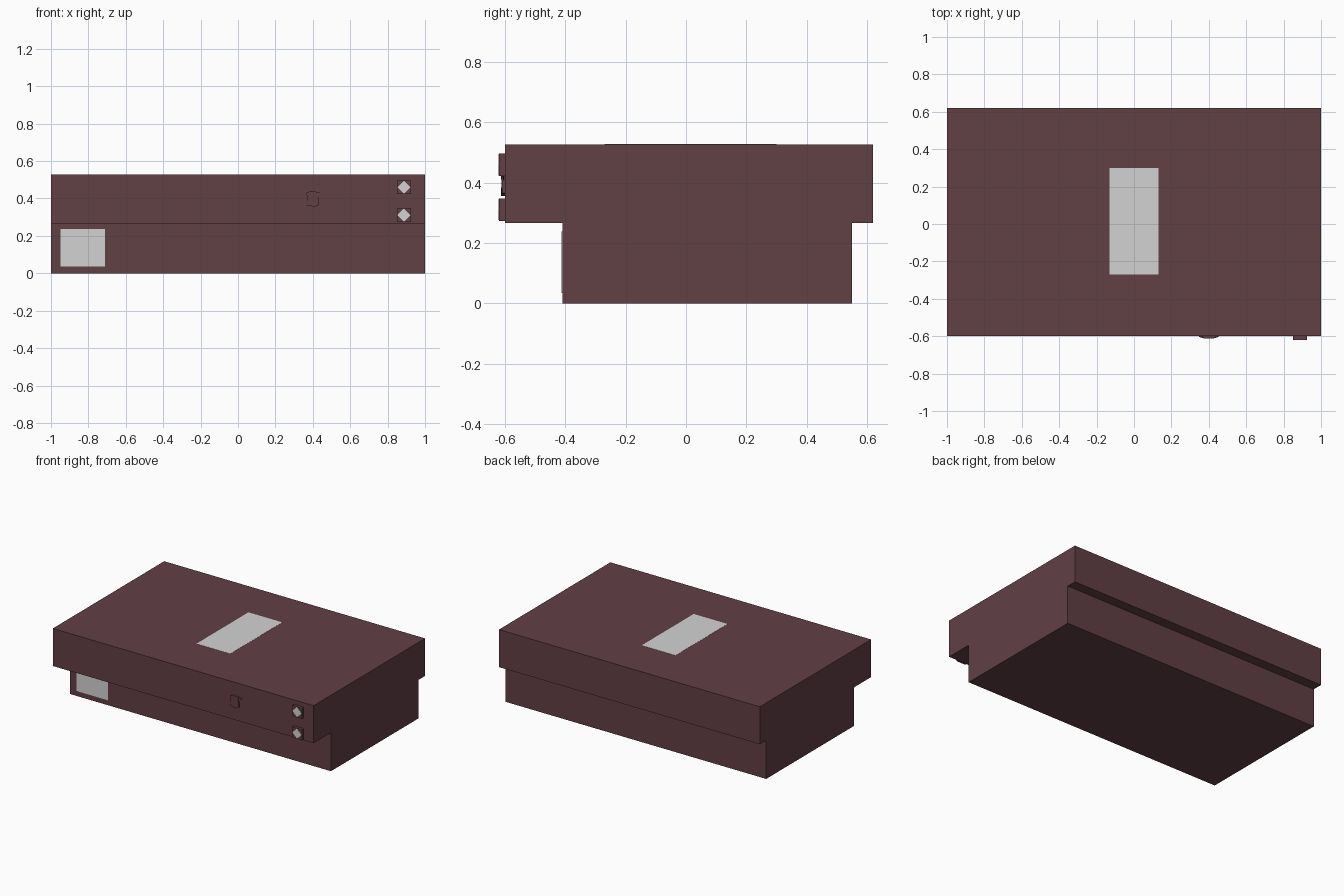
import bpy, bmesh
from mathutils import Vector

old = bpy.data.objects.get("Cube")
if old:
    bpy.data.objects.remove(old, do_unlink=True)


def material(name, rgb):
    m = bpy.data.materials.new(name)
    m.use_nodes = True
    m.diffuse_color = (*rgb, 1)
    m.node_tree.nodes["Principled BSDF"].inputs["Base Color"].default_value = (*rgb, 1)
    return m


MAROON = material("maroon", (0.12, 0.05, 0.06))
GREY = material("pale grey", (0.65, 0.65, 0.65))


def prism(name, points, offset, mat):
    """Extrude a flat outline of 3D points along an offset."""
    bm = bmesh.new()
    face = bm.faces.new([bm.verts.new(p) for p in points])
    moved = bmesh.ops.extrude_face_region(bm, geom=[face])["geom"]
    bmesh.ops.translate(bm, vec=Vector(offset),
                        verts=[v for v in moved if isinstance(v, bmesh.types.BMVert)])
    bmesh.ops.recalc_face_normals(bm, faces=bm.faces)
    mesh = bpy.data.meshes.new(name)
    bm.to_mesh(mesh)
    bm.free()
    mesh.materials.append(mat)
    obj = bpy.data.objects.new(name, mesh)
    bpy.context.collection.objects.link(obj)
    return obj


def box(name, x0, x1, y0, y1, z0, z1, mat):
    outline = [(x0, y0, z0), (x1, y0, z0), (x1, y0, z1), (x0, y0, z1)]
    return prism(name, outline, (0, y1 - y0, 0), mat)


# Body: overhanging lid on a narrower base, one profile along x
FRONT, BACK, STEP, TOP = -0.6, 0.62, 0.267, 0.527
BASE_FRONT, BASE_BACK = -0.41, 0.55
profile = [(BASE_FRONT, 0), (BASE_BACK, 0), (BASE_BACK, STEP), (BACK, STEP),
           (BACK, TOP), (FRONT, TOP), (FRONT, STEP), (BASE_FRONT, STEP)]
prism("body", [(-1, y, z) for y, z in profile], (2, 0, 0), MAROON)

# Pale panels on the lid and the base front
box("top_panel", -0.13, 0.13, -0.27, 0.30, TOP - 0.002, TOP + 0.001, GREY)
box("front_panel", -0.95, -0.71, BASE_FRONT - 0.002, BASE_FRONT + 0.002, 0.035, 0.238, GREY)

# Two square buttons, each with a diamond plate
BX, HALF, DIAMOND = 0.887, 0.037, 0.035
for label, z in (("lower", 0.311), ("upper", 0.46)):
    box(label + "_button", BX - HALF, BX + HALF, FRONT - 0.02, FRONT, z - HALF, z + HALF, MAROON)
    corners = [(BX + dx * DIAMOND, FRONT - 0.021, z + dz * DIAMOND)
               for dx, dz in ((1, 0), (0, 1), (-1, 0), (0, -1))]
    prism(label + "_diamond", corners, (0, 0.002, 0), GREY)

# Small hooked latch: half outline turned about its middle, domed front
half = [(-0.052, -0.024), (-0.03, -0.036), (0.012, -0.042), (0.034, -0.032),
        (0.027, 0.024), (0.046, 0.034)]
outline = half + [(-x, -z) for x, z in half]
latch = prism("hooked_latch", [(0.4 + x, FRONT - 0.014, 0.398 + z) for x, z in outline],
              (0, 0.014, 0), MAROON)
for v in latch.data.vertices:
    if v.co.y < FRONT - 0.001:
        v.co.y = FRONT - 0.002 - 0.012 * (1 - ((v.co.x - 0.4) / 0.055) ** 2)
